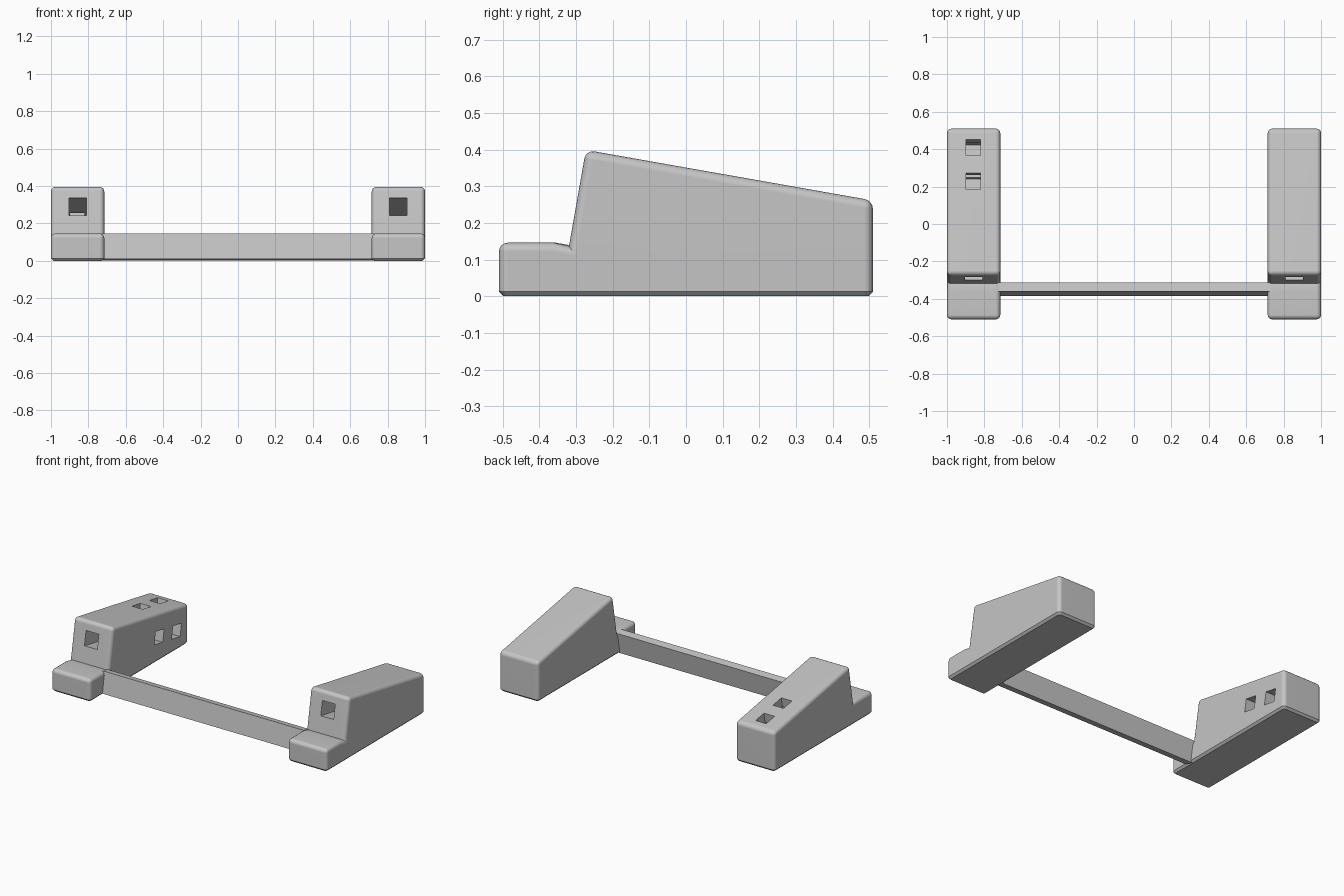
import bpy, bmesh, math
from mathutils import Matrix, Vector

cube = bpy.data.objects.get("Cube")
if cube:
    bpy.data.objects.remove(cube, do_unlink=True)

grey = bpy.data.materials.new("light_grey")
grey.use_nodes = True
colour = (0.56, 0.56, 0.56, 1)
grey.diffuse_color = colour
grey.node_tree.nodes["Principled BSDF"].inputs["Base Color"].default_value = colour

TILT = math.radians(10)            # shared lean of the stop, deck and bar


def make_object(name, bm):
    bmesh.ops.recalc_face_normals(bm, faces=bm.faces)
    mesh = bpy.data.meshes.new(name)
    bm.to_mesh(mesh)
    bm.free()
    mesh.materials.append(grey)
    obj = bpy.data.objects.new(name, mesh)
    bpy.context.collection.objects.link(obj)
    return obj


def extrude_profile(profile, x0, x1):
    """Sweep a (y, z) outline along x."""
    bm = bmesh.new()
    face = bm.faces.new([bm.verts.new((x0, y, z)) for y, z in profile])
    out = bmesh.ops.extrude_face_region(bm, geom=[face])
    moved = [g for g in out["geom"] if isinstance(g, bmesh.types.BMVert)]
    bmesh.ops.translate(bm, verts=moved, vec=(x1 - x0, 0, 0))
    bmesh.ops.recalc_face_normals(bm, faces=bm.faces)
    return bm


def cut_box(target, centre, size):
    """Cut a box leaning with the deck out of the target."""
    bm = bmesh.new()
    bmesh.ops.create_cube(bm, size=1)
    bm.transform(Matrix.Translation(centre) @ Matrix.Rotation(-TILT, 4, "X")
                 @ Matrix.Diagonal((*size, 1)))
    cutter = make_object("slot_cutter", bm)
    cutter.hide_render = True
    mod = target.modifiers.new("slot", "BOOLEAN")
    mod.operation, mod.solver, mod.object = "DIFFERENCE", "EXACT", cutter
    bpy.context.view_layer.objects.active = target
    bpy.ops.object.modifier_apply(modifier=mod.name)
    bpy.data.objects.remove(cutter, do_unlink=True)


def soften(obj):
    bpy.ops.object.select_all(action="DESELECT")
    obj.select_set(True)
    bpy.context.view_layer.objects.active = obj
    bpy.ops.object.shade_smooth_by_angle(angle=math.radians(35))
    mod = obj.modifiers.new("flat_face_normals", "WEIGHTED_NORMAL")
    mod.keep_sharp = True


# Side blocks: low toe, leaning stop and sloping deck
BLOCK = [(-0.51, 0), (0.51, 0), (0.51, 0.261), (-0.273, 0.399),
         (-0.319, 0.137), (-0.36, 0.146), (-0.51, 0.146)]


def side_block(name, x0, x1):
    bm = extrude_profile(BLOCK, x0, x1)
    rounded = []
    for e in bm.edges:
        mid = (e.verts[0].co + e.verts[1].co) / 2
        across = abs(e.verts[0].co.x - e.verts[1].co.x) > 0.1
        inner_fold = across and -0.4 < mid.y < -0.3
        if mid.z > 0.01 and not inner_fold:
            rounded.append(e)
    bmesh.ops.bevel(bm, geom=rounded, offset=0.024, offset_type="OFFSET",
                    segments=4, profile=0.5, affect="EDGES", clamp_overlap=True)
    # chamfered base
    base = [e for e in bm.edges if all(abs(v.co.z) < 1e-5 for v in e.verts)]
    bmesh.ops.bevel(bm, geom=base, offset=0.013, offset_type="OFFSET",
                    segments=1, profile=0.5, affect="EDGES", clamp_overlap=True)
    block = make_object(name, bm)
    # channel running back from the stop, parallel to the deck
    axis = Vector((0, math.cos(TILT), -math.sin(TILT)))
    mouth = Vector(((x0 + x1) / 2, -0.293, 0.289))
    cut_box(block, mouth + axis * 0.3, (0.093, 0.76, 0.096))
    return block


left_block = side_block("left_block", 0.715, 1.0)
right_block = side_block("right_block", -1.0, -0.715)

# Slots in the deck and inner wall of the right block
for y in (0.22, 0.40):
    deck = 0.351 - 0.176 * y
    cut_box(right_block, Vector((-0.86, y, deck - 0.05)), (0.077, 0.088, 0.24))
    cut_box(right_block, Vector((-0.78, y - 0.015, deck - 0.155)), (0.237, 0.088, 0.083))

for block in (left_block, right_block):
    soften(block)

# Leaning crossbar between the blocks
BAR = [(-0.36, 0.147), (-0.312, 0.1385), (-0.336, 0.002), (-0.384, 0.0105)]
make_object("crossbar", extrude_profile(BAR, -0.73, 0.73))
